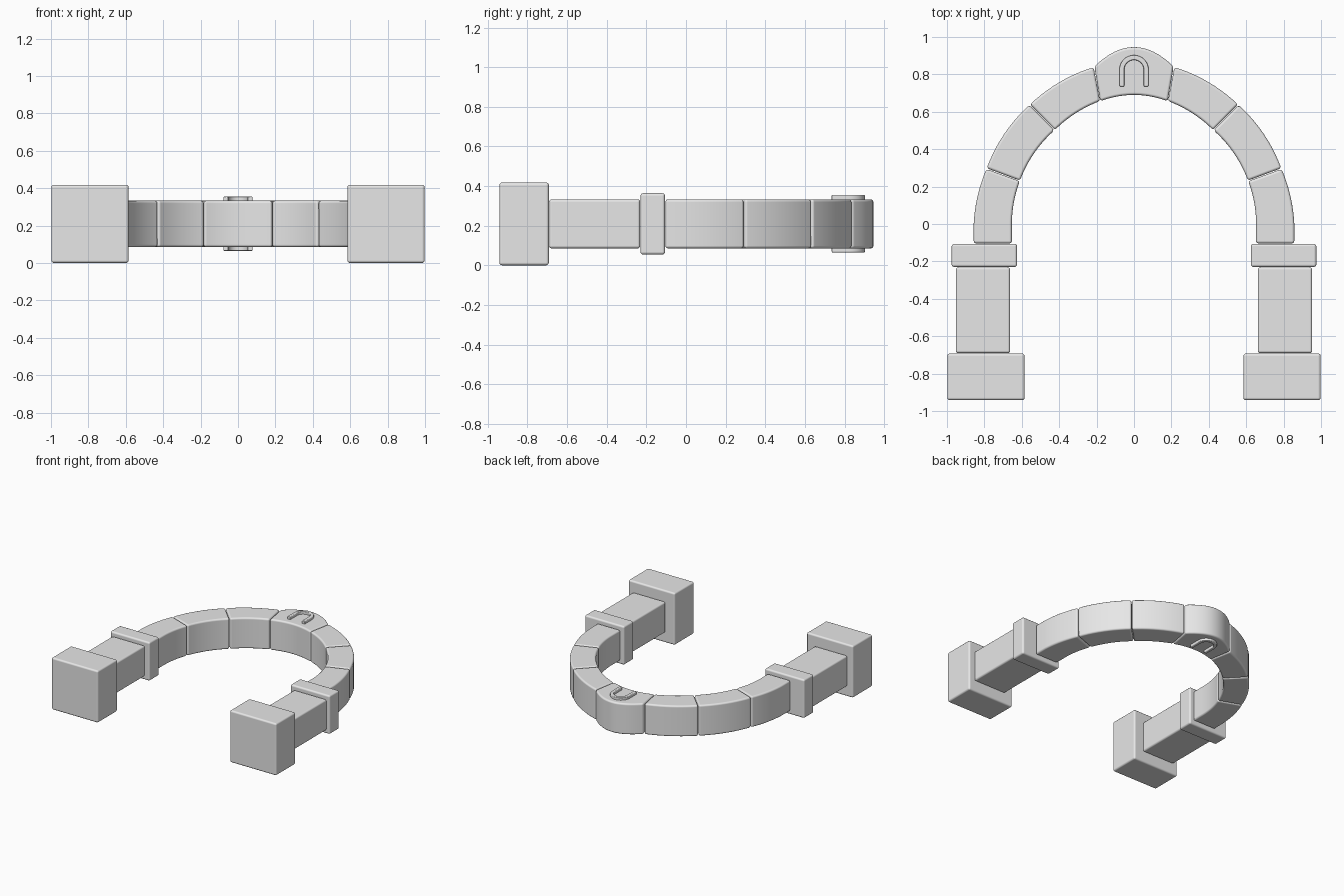
import bpy, bmesh
from math import sin, cos, radians

cube = bpy.data.objects.get("Cube")
if cube:
    bpy.data.objects.remove(cube)

stone = bpy.data.materials.new("grey_stone")
stone.use_nodes = True
stone.diffuse_color = (0.8, 0.8, 0.8, 1)
stone.node_tree.nodes["Principled BSDF"].inputs["Base Color"].default_value = (0.8, 0.8, 0.8, 1)

MID = 0.209  # middle height of the whole arch


def strip(name, pairs, z0, z1, bevel=0.014):
    """Solid stone from matching inner/outer plan points, with rounded edges."""
    bm = bmesh.new()
    rings = [[bm.verts.new((x, y, z)) for (x, y), z in
              ((a, z0), (b, z0), (b, z1), (a, z1))] for a, b in pairs]
    for p, q in zip(rings, rings[1:]):
        for i in range(4):
            j = (i + 1) % 4
            bm.faces.new((p[i], p[j], q[j], q[i]))
    bm.faces.new(rings[0])
    bm.faces.new(rings[-1])
    bmesh.ops.recalc_face_normals(bm, faces=bm.faces)
    for f in bm.faces:
        f.smooth = True
    mesh = bpy.data.meshes.new(name)
    bm.to_mesh(mesh)
    bm.free()
    mesh.materials.append(stone)
    ob = bpy.data.objects.new(name, mesh)
    bpy.context.collection.objects.link(ob)
    mod = ob.modifiers.new("rounded_edges", 'BEVEL')
    mod.width = bevel
    mod.segments = 3
    mod.limit_method = 'ANGLE'
    mod.angle_limit = radians(35)
    mod.harden_normals = True
    return ob


def polar(r, deg):
    return r * cos(radians(deg)), r * sin(radians(deg))


def lerp(a, b, t):
    return a + (b - a) * t


# Pillar stones: x range, y range, half height
PILLAR = {
    "base": (0.585, 0.998, -0.942, -0.692, 0.209),
    "column": (0.662, 0.953, -0.691, -0.231, 0.124),
    "capital": (0.625, 0.975, -0.23, -0.106, 0.155),
}
# Arch joints: inner angle, outer angle, inner radius, outer radius
JOINTS = [(0, 0, 0.653, 0.857), (20.7, 20.6, 0.652, 0.842),
          (49.8, 48.8, 0.657, 0.847), (74.7, 75.7, 0.682, 0.866)]
STEPS = 10

for side, s in (("left", 1), ("right", -1)):
    for part, (x0, x1, y0, y1, h) in PILLAR.items():
        strip(f"{side}_{part}", [((s * x0, y0), (s * x1, y0)), ((s * x0, y1), (s * x1, y1))],
              MID - h, MID + h)
    # Curved arch stones
    for n, (a, b) in enumerate(zip(JOINTS, JOINTS[1:])):
        pairs = []
        if n == 0:
            pairs.append(((0.653, -0.104), (0.857, -0.104)))
        for i in range(STEPS + 1):
            ai, ao, ri, ro = (lerp(u, v, i / STEPS) for u, v in zip(a, b))
            gap = 0.15 * (1 - 2 * i / STEPS)
            pairs.append((polar(ri, ai + gap), polar(ro, ao + gap)))
        pairs = [((s * p[0], p[1]), (s * q[0], q[1])) for p, q in pairs]
        strip(f"{side}_arch_stone_{n + 1}", pairs, MID - 0.124, MID + 0.124)

# Keystone with a bulging crown
crown = []
for i in range(-8, 9):
    t = i / 8
    crown.append(((0.18 * t, 0.69 - 0.033 * t * t), (0.212 * t, 0.946 - 0.105 * t * t)))
strip("keystone", crown, MID - 0.124, MID + 0.124)

# Plain raised arch moulding on both faces of the keystone
for name, z0, z1 in (("upper", MID + 0.11, 0.355), ("lower", 0.065, MID - 0.11)):
    band = [((0.052, 0.735), (0.078, 0.735))]
    for i in range(17):
        a = i * 180 / 16
        (xi, yi), (xo, yo) = polar(0.052, a), polar(0.078, a)
        band.append(((xi, 0.825 + yi), (xo, 0.825 + yo)))
    band.append(((-0.052, 0.735), (-0.078, 0.735)))
    strip(f"{name}_keystone_moulding", band, z0, z1, 0.006)
